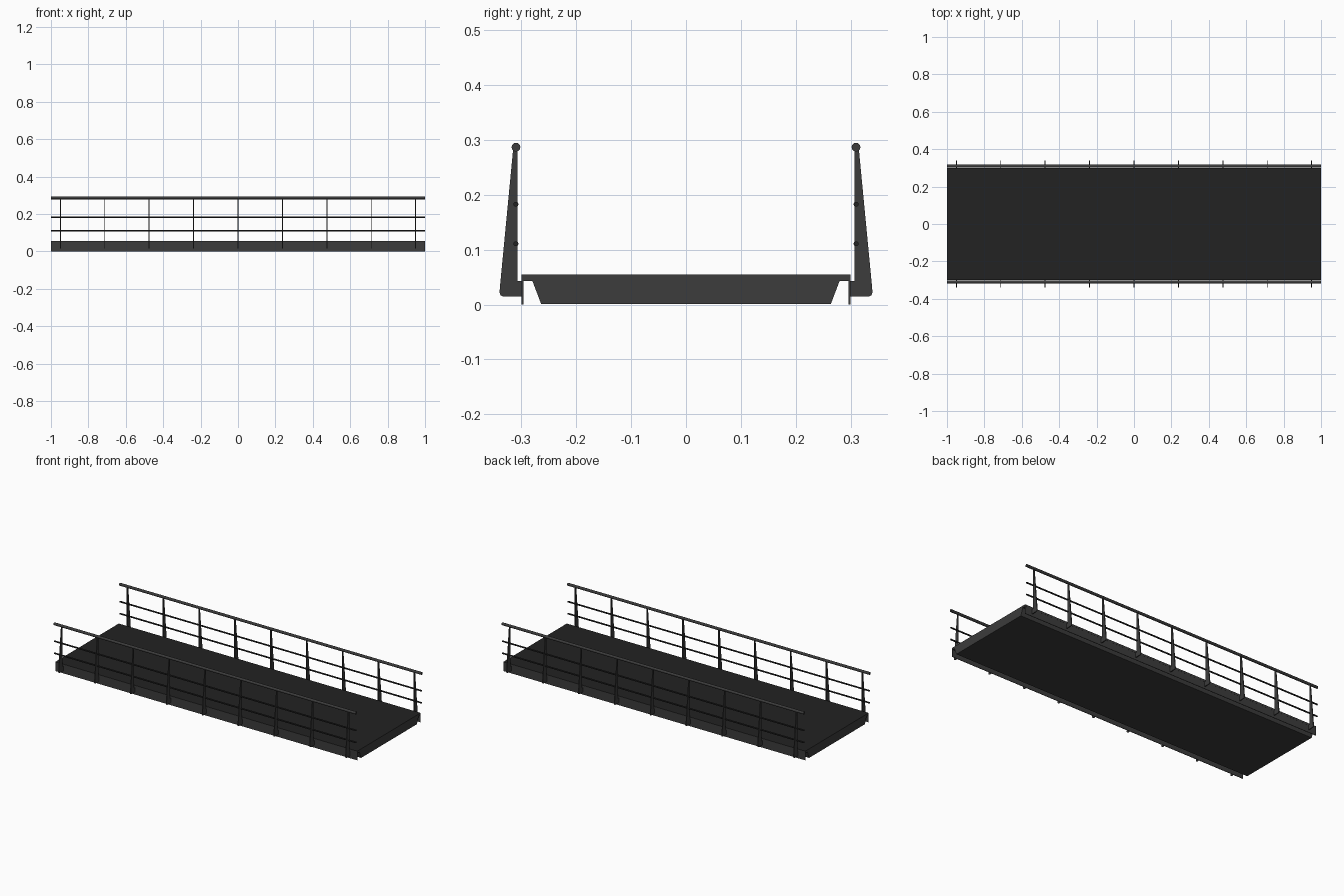
import bpy, bmesh, math

if "Cube" in bpy.data.objects:
    bpy.data.objects.remove(bpy.data.objects["Cube"])

def material(name, rgb):
    m = bpy.data.materials.new(name)
    m.diffuse_color = (*rgb, 1)
    m.use_nodes = True
    m.node_tree.nodes["Principled BSDF"].inputs["Base Color"].default_value = m.diffuse_color
    return m

GREY = material("dark grey metal", (0.045, 0.045, 0.045))
BLACK = material("black surface", (0.016, 0.016, 0.016))

def extrude_x(name, profile, x0, x1, mats):
    """Extrude a (y, z) outline along x."""
    bm = bmesh.new()
    face = bm.faces.new([bm.verts.new((x0, y, z)) for y, z in profile])
    res = bmesh.ops.extrude_face_region(bm, geom=[face])
    verts = [v for v in res["geom"] if isinstance(v, bmesh.types.BMVert)]
    bmesh.ops.translate(bm, verts=verts, vec=(x1 - x0, 0, 0))
    bmesh.ops.recalc_face_normals(bm, faces=bm.faces)
    me = bpy.data.meshes.new(name)
    bm.to_mesh(me)
    bm.free()
    for m in mats:
        me.materials.append(m)
    ob = bpy.data.objects.new(name, me)
    bpy.context.collection.objects.link(ob)
    return ob

def rail(name, y, z, r, mat):
    bpy.ops.mesh.primitive_cylinder_add(vertices=16, radius=r, depth=2,
                                        location=(0, y, z), rotation=(0, math.pi / 2, 0))
    ob = bpy.context.object
    ob.name = name
    ob.data.materials.append(mat)
    bpy.ops.object.shade_smooth_by_angle(angle=math.radians(40))

# Deck: wide lip over a tapered hull, walking surface in black
half = [(0.300, 0.055), (0.300, 0.043), (0.280, 0.043), (0.264, 0.001)]
deck = extrude_x("deck", half + [(-y, z) for y, z in reversed(half)], -1, 1, [GREY, BLACK])
for p in deck.data.polygons:
    if p.normal.z > 0.9 and p.center.z > 0.05:
        p.material_index = 1

# Bracket-shaped post outline
POST = [(0.298, 0.043), (0.298, 0.015), (0.334, 0.015), (0.338, 0.017), (0.340, 0.022),
        (0.3385, 0.040), (0.315, 0.285), (0.307, 0.285), (0.307, 0.043)]

for s, side in ((-1, "front"), (1, "back")):
    # Thin skirt plate hanging below the lip
    extrude_x(side + "_skirt", [(s * 0.2965, 0.0435), (s * 0.2995, 0.0435),
                                (s * 0.2995, 0), (s * 0.2965, 0)], -1, 1, [GREY])
    # Railing posts
    for i in range(9):
        x = -0.95 + i * 0.2375
        extrude_x(f"{side}_post_{i + 1}", [(s * y, z) for y, z in POST],
                  x - 0.0025, x + 0.0025, [GREY])
    # Handrail and two thin rails
    rail(side + "_handrail", s * 0.310, 0.287, 0.008, GREY)
    rail(side + "_middle_rail", s * 0.310, 0.183, 0.0045, BLACK)
    rail(side + "_lower_rail", s * 0.310, 0.111, 0.0045, BLACK)
